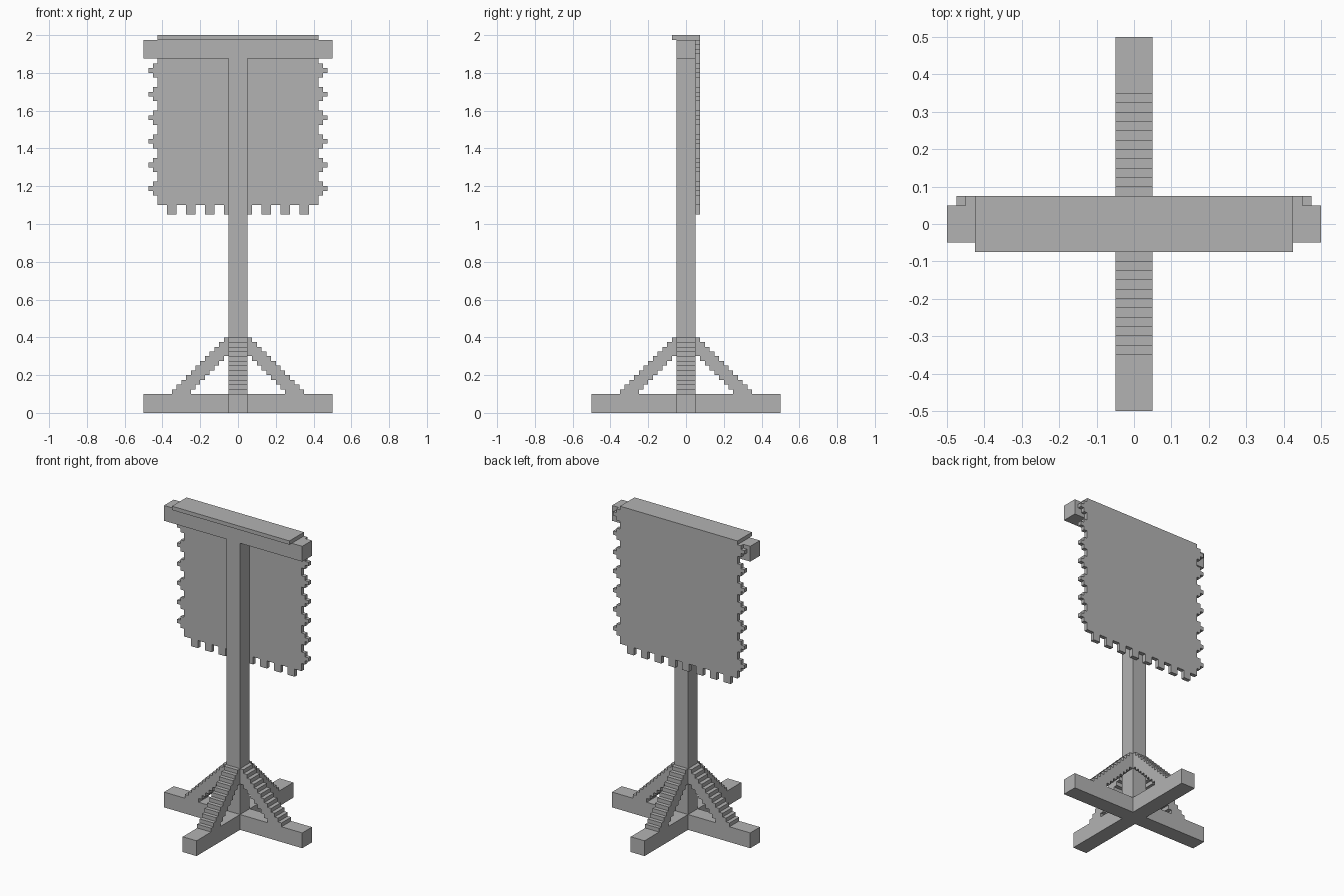
import bpy
import bmesh
from math import pi
from mathutils import Matrix

U = 0.025  # one grid step of the blocky style

if "Cube" in bpy.data.objects:
    bpy.data.objects.remove(bpy.data.objects["Cube"], do_unlink=True)

grey = bpy.data.materials.new("plain grey")
grey.use_nodes = True
grey.diffuse_color = (0.45, 0.45, 0.45, 1)
grey.node_tree.nodes["Principled BSDF"].inputs["Base Color"].default_value = grey.diffuse_color


def prism(name, outline, lo, hi, upright=True, turn=0.0):
    """Extrude an outline given in grid steps: along y if upright, else along z."""
    bm = bmesh.new()
    rings = []
    for d in (lo, hi):
        rings.append([bm.verts.new((u, d, v) if upright else (u, v, d)) for u, v in outline])
    bm.faces.new(rings[0])
    bm.faces.new(rings[1][::-1])
    n = len(outline)
    for i in range(n):
        j = (i + 1) % n
        bm.faces.new((rings[0][i], rings[1][i], rings[1][j], rings[0][j]))
    bmesh.ops.recalc_face_normals(bm, faces=bm.faces[:])
    bm.transform(Matrix.Rotation(turn, 4, 'Z') @ Matrix.Scale(U, 4))
    mesh = bpy.data.meshes.new(name)
    bm.to_mesh(mesh)
    bm.free()
    mesh.materials.append(grey)
    obj = bpy.data.objects.new(name, mesh)
    bpy.context.collection.objects.link(obj)
    return obj


def mirrored(half):
    """Close a right-hand half outline with its mirror image."""
    return half + [(-u, v) for u, v in reversed(half)]


# Crossed feet
cross = mirrored([(2, -20), (2, -2), (20, -2), (20, 2), (2, 2), (2, 20)])
prism("crossed_feet", cross, 0, 4, upright=False)

# Post with its crossbar
tee = mirrored([(2, 4), (2, 75), (20, 75), (20, 79)])
prism("post_and_crossbar", tee, -2, 2)

# Four stepped braces
brace = []
for i in range(12):
    brace += [(14 - i, 4 + i), (14 - i, 5 + i)]
brace += [(2, 16), (2, 12)]
for i in reversed(range(8)):
    brace += [(10 - i, 5 + i), (10 - i, 4 + i)]
for k, side in enumerate(("left", "back", "right", "front")):
    prism(side + "_brace", brace, -2, 2, turn=k * pi / 2)

# Banner with square bottom tabs and stepped side tabs
banner = []
for c in (2, 6, 10, 14):
    banner += [(c - 1, 44), (c - 1, 42), (c + 1, 42), (c + 1, 44)]
banner.append((17, 44))
for k in range(7):
    z = 46 + 5 * k
    banner += [(17, z), (18, z), (18, z + 1), (19, z + 1),
               (19, z + 2), (18, z + 2), (18, z + 3), (17, z + 3)]
prism("banner", mirrored(banner), 2, 3)

# Banner fold over the crossbar
prism("banner_top_fold", mirrored([(17, 79), (17, 80)]), -3, 3)
